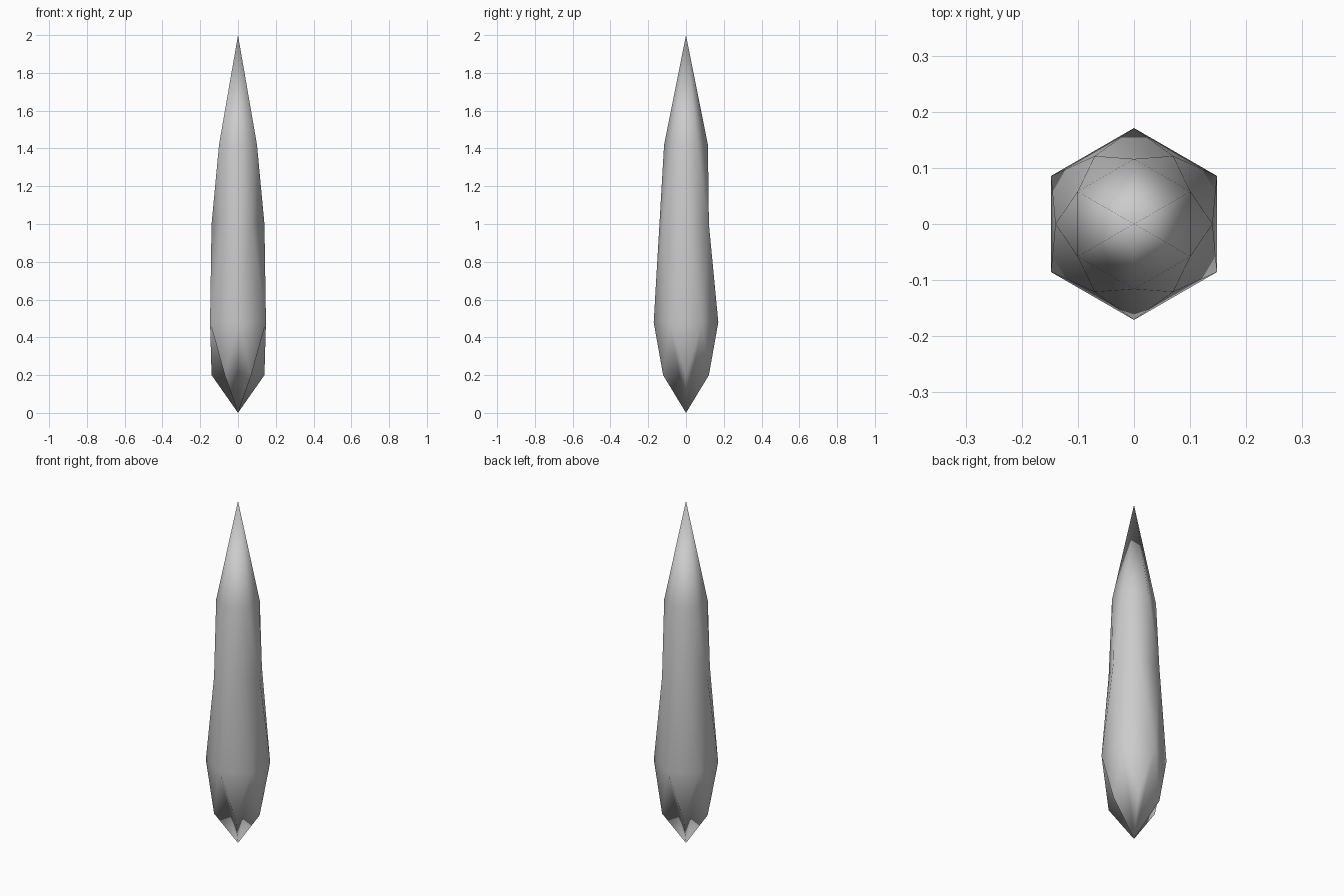
import bpy, bmesh
from math import cos, sin, radians

if "Cube" in bpy.data.objects:
    bpy.data.objects.remove(bpy.data.objects["Cube"])

bm = bmesh.new()


def ring(radius, z, start):
    """Six vertices around the vertical axis."""
    return [bm.verts.new((radius * cos(radians(start + 60 * i)),
                          radius * sin(radians(start + 60 * i)), z)) for i in range(6)]


# Staggered hexagonal rings between two points
tip = bm.verts.new((0, 0, 2))
upper = ring(0.116, 1.42, 30)
middle = ring(0.14, 1.0, 0)
lower = ring(0.171, 0.48, 30)
base = ring(0.14, 0.2, 0)
bottom = bm.verts.new((0, 0, 0))

for i in range(6):
    j = (i + 1) % 6
    # Pointed top
    bm.faces.new((tip, upper[i], upper[j]))
    # Facets above and below each middle vertex
    bm.faces.new((upper[i], middle[j], upper[j]))
    bm.faces.new((middle[j], lower[i], lower[j]))
    # Diamond facets; the front one is folded lengthwise
    if i == 4:
        bm.faces.new((upper[i], middle[i], lower[i]))
        bm.faces.new((upper[i], lower[i], middle[j]))
    else:
        bm.faces.new((upper[i], middle[i], middle[j]))
        bm.faces.new((middle[i], lower[i], middle[j]))
    # Grooved bottom point
    bm.faces.new((lower[i], base[j], lower[j]))
    bm.faces.new((lower[i], base[i], bottom))
    bm.faces.new((lower[i], bottom, base[j]))

bmesh.ops.recalc_face_normals(bm, faces=bm.faces)
for f in bm.faces:
    f.smooth = True

# Crystal shard
mesh = bpy.data.meshes.new("crystal_shard")
bm.to_mesh(mesh)
bm.free()
bpy.context.collection.objects.link(bpy.data.objects.new("crystal_shard", mesh))
